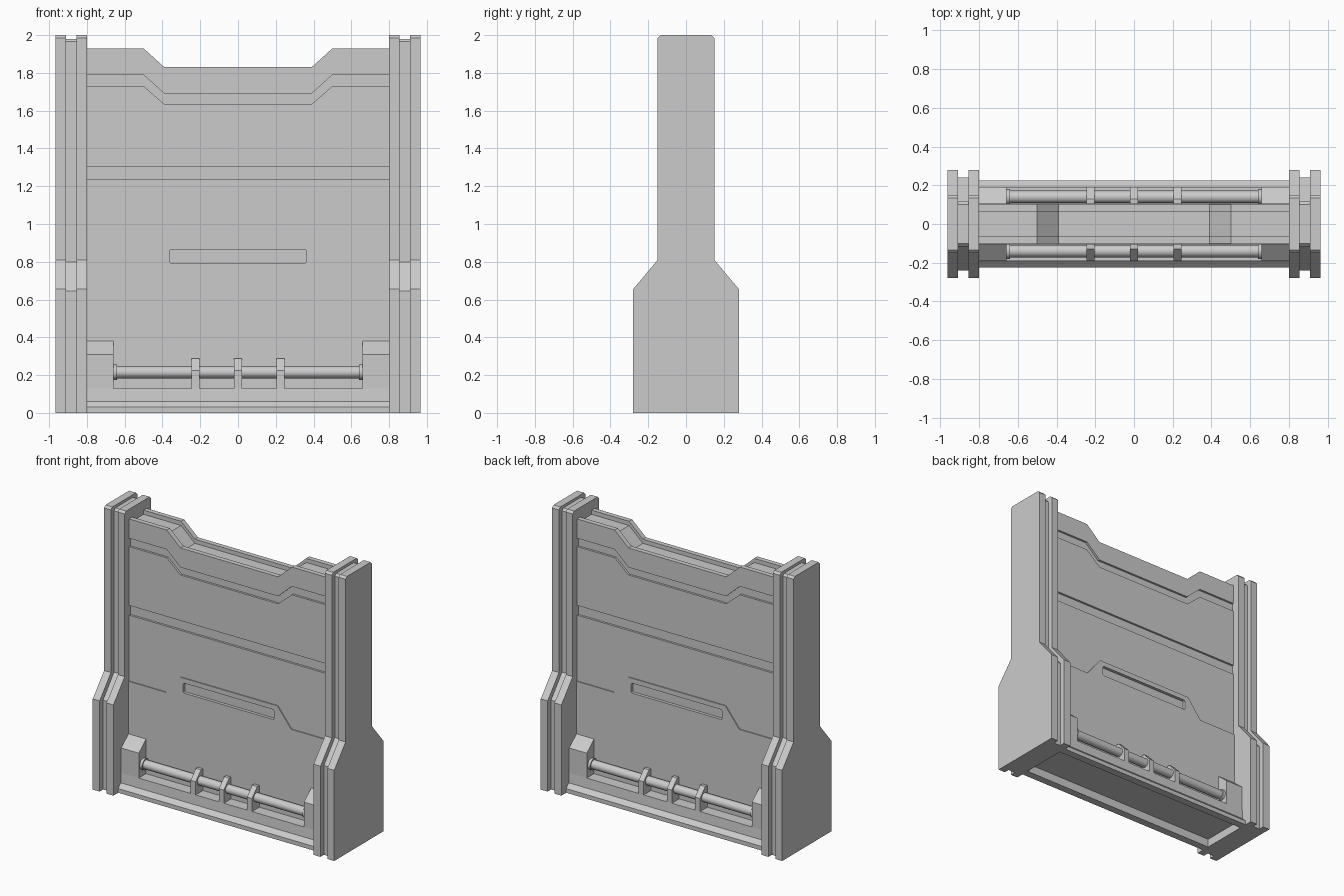
import bpy, bmesh, math

if "Cube" in bpy.data.objects:
    bpy.data.objects.remove(bpy.data.objects["Cube"])


def prism(name, pts, axis, a, b):
    """Extrude a 2D profile from a to b along x (profile y,z) or y (profile x,z)."""
    bm = bmesh.new()
    place = (lambda p, d: (d, p[0], p[1])) if axis == 'x' else (lambda p, d: (p[0], d, p[1]))
    lo = [bm.verts.new(place(p, a)) for p in pts]
    hi = [bm.verts.new(place(p, b)) for p in pts]
    bm.faces.new(lo)
    bm.faces.new(hi)
    n = len(pts)
    for i in range(n):
        j = (i + 1) % n
        bm.faces.new((lo[i], lo[j], hi[j], hi[i]))
    bmesh.ops.recalc_face_normals(bm, faces=bm.faces)
    me = bpy.data.meshes.new(name)
    bm.to_mesh(me)
    bm.free()
    ob = bpy.data.objects.new(name, me)
    bpy.context.collection.objects.link(ob)
    return ob


def mirrored(half):
    return half + [(-y, z) for y, z in reversed(half)]


def notch(side, mid):
    """Edge line across the panel, stepping between side and middle heights."""
    return [(-.8, side), (-.5, side), (-.39, mid), (.39, mid), (.5, side), (.8, side)]


def flat(z):
    return [(-.8, z), (.8, z)]


def band(top, bottom):
    return top + bottom[::-1]


def rod(name, r, x0, x1, y, z):
    bpy.ops.mesh.primitive_cylinder_add(vertices=24, radius=r, depth=x1 - x0,
                                        location=((x0 + x1) / 2, y, z),
                                        rotation=(0, math.pi / 2, 0))
    bpy.context.object.name = name
    bpy.ops.object.shade_smooth_by_angle()


# side posts: two plates with a recessed strip between them
plate = mirrored([(.28, 0), (.28, .655), (.15, .81), (.15, 1.985), (.135, 2.0)])
strip = mirrored([(.24, 0), (.24, .645), (.115, .80), (.115, 1.965), (.10, 1.98)])
for s, side in ((-1, "left"), (1, "right")):
    prism(f"{side}_post_inner_plate", plate, 'x', s * .80, s * .855)
    prism(f"{side}_post_recess", strip, 'x', s * .855, s * .91)
    prism(f"{side}_post_outer_plate", plate, 'x', s * .91, s * .965)

# base with chamfered lip and hollow underside
prism("base", mirrored([(.17, .06), (.17, 0), (.225, 0), (.225, .03), (.195, .06), (.19, .13)]),
      'x', -.8, .8)

# panel core, visible in the grooves and in the top channel
prism("panel_core", band(notch(1.90, 1.80), flat(.1)), 'y', -.085, .085)

for s, face in ((-1, "front"), (1, "back")):
    # cladding plates separated by grooves
    prism(f"{face}_top_band", band(notch(1.93, 1.83), notch(1.79, 1.69)), 'y', s * .065, s * .10)
    prism(f"{face}_upper_plate", band(notch(1.73, 1.635), flat(1.305)), 'y', s * .08, s * .10)
    prism(f"{face}_middle_plate", band(flat(1.235), notch(.76, .90)), 'y', s * .08, s * .10)
    lower = prism(f"{face}_lower_plate", band(notch(.76, .90), flat(.1)), 'y', s * .08, s * .107)

    # handle slot cut into the lower plate
    slot = [(-.363, .80), (-.355, .793), (.355, .793), (.363, .80),
            (.363, .857), (.355, .865), (-.355, .865), (-.363, .857)]
    cutter = prism("slot_cutter", slot, 'y', s * .07, s * .15)
    cutter.hide_render = True
    mod = lower.modifiers.new("slot", 'BOOLEAN')
    mod.operation = 'DIFFERENCE'
    mod.solver = 'EXACT'
    mod.object = cutter
    bpy.context.view_layer.objects.active = lower
    bpy.ops.object.modifier_apply(modifier="slot")
    bpy.data.objects.remove(cutter)

    # end blocks and ribs that carry the rod
    block = [(s * .08, .12), (s * .19, .12), (s * .19, .31), (s * .107, .38), (s * .08, .38)]
    rib = [(s * .08, .12), (s * .19, .12), (s * .19, .225), (s * .13, .288), (s * .08, .288)]
    for x in (-1, 1):
        prism(f"{face}_end_block", block, 'x', x * .66, x * .8)
        rod(f"{face}_rod_collar", .04, x * .65 - .01, x * .65 + .01, s * .14, .215)
    for x in (-.225, 0, .225):
        prism(f"{face}_rib", rib, 'x', x - .02, x + .02)
    rod(f"{face}_rod", .032, -.66, .66, s * .14, .215)
